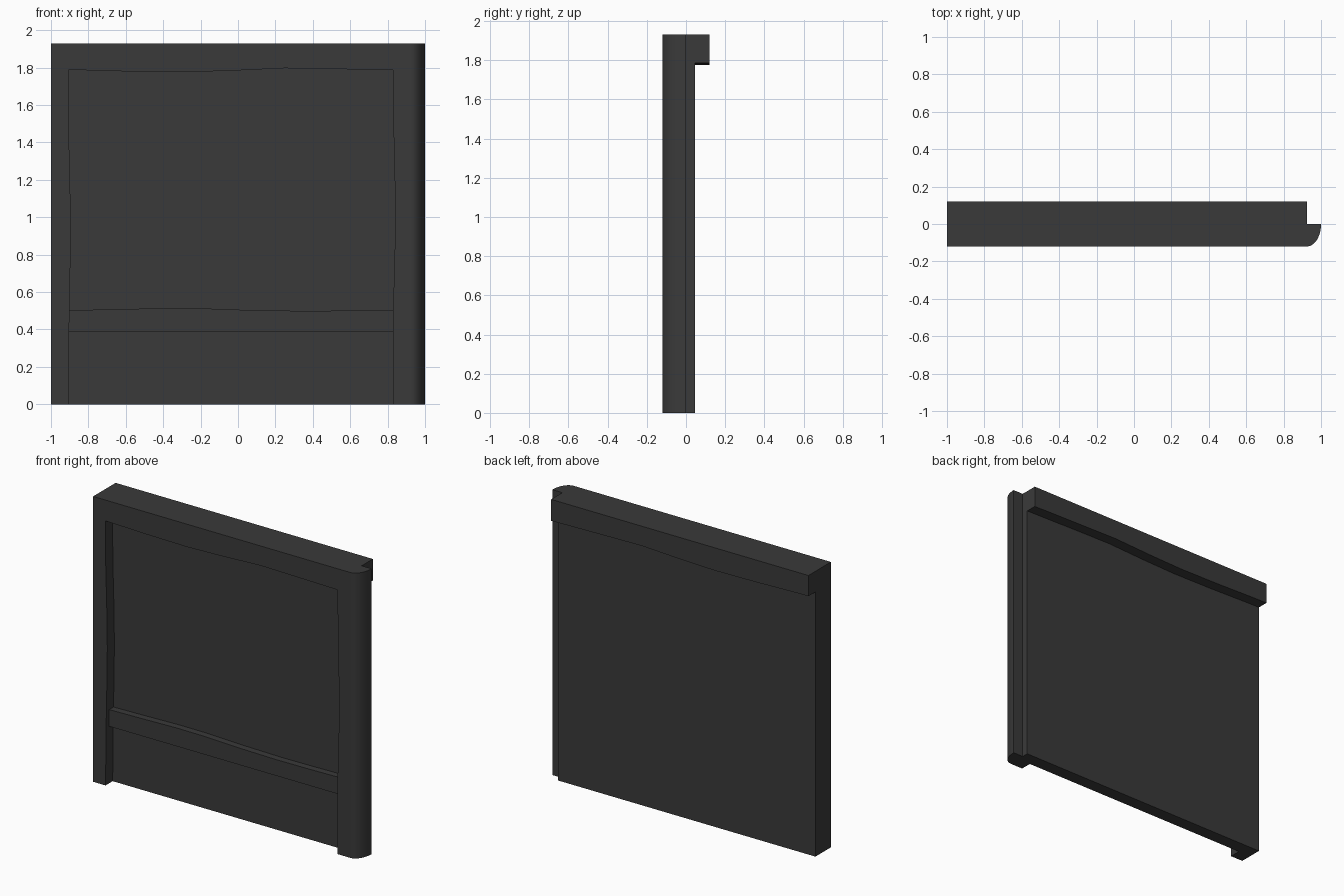
import bpy, bmesh, math

if "Cube" in bpy.data.objects:
    bpy.data.objects.remove(bpy.data.objects["Cube"])

mat = bpy.data.materials.new("dark_grey")
mat.diffuse_color = (0.042, 0.042, 0.042, 1)
mat.use_nodes = True
mat.node_tree.nodes["Principled BSDF"].inputs["Base Color"].default_value = mat.diffuse_color


def prism(name, pts, axis, lo, hi):
    """Extrude a 2D outline: axis 'y' takes (x, z) points, axis 'z' takes (x, y)."""
    place = (lambda a, b, t: (a, t, b)) if axis == 'y' else (lambda a, b, t: (a, b, t))
    bm = bmesh.new()
    rings = [[bm.verts.new(place(a, b, t)) for a, b in pts] for t in (lo, hi)]
    n = len(pts)
    for ring in rings:
        bm.faces.new(ring)
    for i in range(n):
        j = (i + 1) % n
        bm.faces.new((rings[0][i], rings[0][j], rings[1][j], rings[1][i]))
    bmesh.ops.recalc_face_normals(bm, faces=bm.faces)
    me = bpy.data.meshes.new(name)
    bm.to_mesh(me)
    bm.free()
    ob = bpy.data.objects.new(name, me)
    bpy.context.collection.objects.link(ob)
    me.materials.append(mat)
    return ob


def select(ob):
    bpy.ops.object.select_all(action='DESELECT')
    ob.select_set(True)
    bpy.context.view_layer.objects.active = ob


def union(base, others):
    select(base)
    for o in others:
        m = base.modifiers.new("join", 'BOOLEAN')
        m.operation, m.solver, m.object = 'UNION', 'EXACT', o
        bpy.ops.object.modifier_apply(modifier=m.name)
        bpy.data.objects.remove(o)
    bm = bmesh.new()
    bm.from_mesh(base.data)
    bmesh.ops.remove_doubles(bm, verts=bm.verts, dist=1e-5)
    bmesh.ops.dissolve_limit(bm, angle_limit=math.radians(0.1), verts=bm.verts, edges=bm.edges)
    bm.to_mesh(base.data)
    bm.free()


H, F, B = 1.93, -0.12, 0.045     # height, front plane, rear of panel
XR = 0.925                       # where the rounded corner starts

# left post with uneven inner edge
inner_l = [(-0.907, 0), (-0.903, 0.4), (-0.898, 0.65), (-0.894, 0.93),
           (-0.898, 1.2), (-0.906, 1.5), (-0.908, H)]
left_post = prism("left_post", [(-1, H), (-1, 0)] + inner_l, 'y', F, B)

# right post: uneven inner edge plus rounded outer corner
inner_r = [(0.829, 0), (0.829, 0.5), (0.835, 0.7), (0.841, 0.95),
           (0.838, 1.2), (0.831, 1.5), (0.829, H)]
right_post = prism("right_post", inner_r + [(XR, H), (XR, 0)], 'y', F, 0)
arc = [(XR + 0.075 * math.sin(i * math.pi / 20), F * math.cos(i * math.pi / 20))
       for i in range(11)]
corner = prism("rounded_corner", [(0.88, 0), (0.88, F)] + arc, 'z', 0, H)

# top beam overhanging at the back, uneven underside
under = [(-1, 1.79), (-0.88, 1.788), (-0.6, 1.78), (-0.3, 1.776), (-0.05, 1.783),
         (0.25, 1.797), (0.55, 1.792), (XR, 1.785)]
beam = prism("top_beam", under + [(XR, H), (-1, H)], 'y', F, 0.12)

# recessed panel
panel = prism("panel", [(-0.95, 0), (XR, 0), (XR, 1.85), (-0.95, 1.85)], 'y', -0.044, B)

union(beam, [left_post, right_post, corner, panel])
beam.name = "panel_frame"

# horizontal rail with uneven top
rail_top = [(0.835, 0.505), (0.6, 0.501), (0.35, 0.499), (0.05, 0.504),
            (-0.2, 0.513), (-0.4, 0.514), (-0.65, 0.508), (-0.905, 0.503)]
rail = prism("cross_rail", [(-0.905, 0.39), (0.835, 0.39)] + rail_top, 'y', -0.09, -0.04)

for ob in (beam, rail):
    select(ob)
    bpy.ops.object.shade_smooth_by_angle(angle=math.radians(30))
